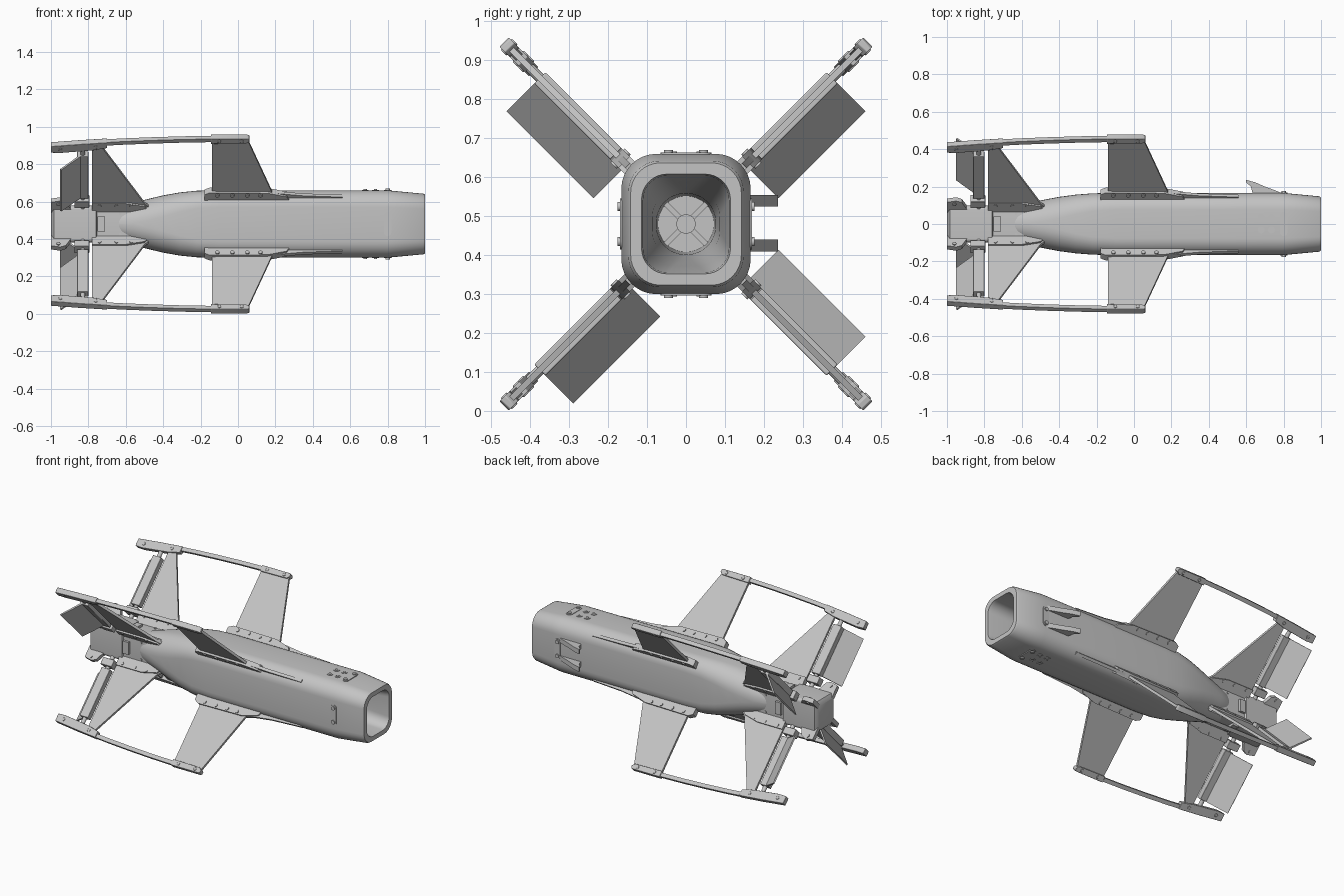
import bpy, bmesh, math
from mathutils import Matrix, Vector

if "Cube" in bpy.data.objects:
    bpy.data.objects.remove(bpy.data.objects["Cube"], do_unlink=True)

AXIS_Z = 0.48
CENTRE = Matrix.Translation((0, 0, AXIS_Z))

grey = bpy.data.materials.new("plain grey")
grey.use_nodes = True
GREY = (0.55, 0.55, 0.55, 1)
grey.diffuse_color = GREY
grey.node_tree.nodes["Principled BSDF"].inputs["Base Color"].default_value = GREY


def finish(name, bm, matrix=CENTRE, bevel=0):
    bmesh.ops.recalc_face_normals(bm, faces=bm.faces)
    mesh = bpy.data.meshes.new(name)
    bm.to_mesh(mesh)
    bm.free()
    mesh.materials.append(grey)
    ob = bpy.data.objects.new(name, mesh)
    ob.matrix_world = matrix
    bpy.context.collection.objects.link(ob)
    if bevel:
        mod = ob.modifiers.new("soft edges", "BEVEL")
        mod.width = bevel
        mod.segments = 2
    bpy.ops.object.select_all(action="DESELECT")
    ob.select_set(True)
    bpy.context.view_layer.objects.active = ob
    bpy.ops.object.shade_smooth_by_angle(angle=math.radians(35))
    return ob


def prism(bm, points, vec):
    """Closed outline swept along a vector."""
    a = [bm.verts.new(p) for p in points]
    b = [bm.verts.new(Vector(p) + Vector(vec)) for p in points]
    bm.faces.new(a)
    bm.faces.new(b[::-1])
    for i in range(len(a)):
        j = (i + 1) % len(a)
        bm.faces.new((a[i], b[i], b[j], a[j]))


def plate(bm, profile, half, t=0):
    """Outline in (x, radius), thick along the tangent."""
    prism(bm, [(x, t - half, r) for x, r in profile], (0, 2 * half, 0))


def rod(bm, centre, axis, radius, depth, sides=16):
    turn = Vector((0, 0, 1)).rotation_difference(Vector(axis)).to_matrix().to_4x4()
    bmesh.ops.create_cone(bm, cap_ends=True, segments=sides, radius1=radius, radius2=radius,
                          depth=depth, matrix=Matrix.Translation(centre) @ turn)


def box(bm, lo, hi):
    (x, y, z), (X, Y, Z) = lo, hi
    prism(bm, [(x, y, z), (X, y, z), (X, Y, z), (x, Y, z)], (0, 0, Z - z))


def ring(x, hy, hz, rad, steps=8):
    pts = []
    for k, (sy, sz) in enumerate([(1, 1), (-1, 1), (-1, -1), (1, -1)]):
        for i in range(steps + 1):
            a = math.pi / 2 * (k + i / steps)
            pts.append((x, sy * (hy - rad) + rad * math.cos(a), sz * (hz - rad) + rad * math.sin(a)))
    return pts


def loft(bm, sections):
    rings = [[bm.verts.new(p) for p in ring(*s)] for s in sections]
    n = len(rings[0])
    for a, b in zip(rings, rings[1:]):
        for i in range(n):
            bm.faces.new((a[i], a[(i + 1) % n], b[(i + 1) % n], b[i]))
    bm.faces.new(rings[0])
    bm.faces.new(rings[-1][::-1])


# Hull with its flared intake duct, one continuous skin
bm = bmesh.new()
loft(bm, [(-.66, .08, .08, .078), (-.62, .098, .098, .096), (-.56, .113, .114, .108),
          (-.48, .130, .134, .115), (-.40, .145, .153, .115), (-.31, .157, .169, .105),
          (-.22, .164, .178, .095), (-.1, .166, .18, .09), (.8, .166, .18, .09),
          (.99, .148, .162, .08), (1, .142, .157, .077),
          (1, .114, .128, .065), (.98, .110, .124, .062), (.75, .099, .108, .068),
          (.5, .086, .092, .072), (.25, .076, .078, .0725), (.05, .072, .072, .0715)])
finish("hull", bm)

# Hub and crossed vanes at the bottom of the duct
bm = bmesh.new()
rod(bm, (.1, 0, 0), (1, 0, 0), .025, .12)
for s in (1, -1):
    d, n = Vector((0, .052, s * .052)), Vector((0, .005, -s * .005))
    prism(bm, [d + n, d - n, -d - n, -d + n], (.13, 0, 0))
finish("duct_hub", bm, CENTRE @ Matrix.Translation((.02, 0, 0)))

# Tail block
bm = bmesh.new()
loft(bm, [(-1, .075, .075, .015), (-.985, .098, .098, .02), (-.76, .098, .098, .02),
          (-.755, .09, .09, .02), (-.5, .09, .09, .02)])
for s in (1, -1):
    for z in (.055, -.055):
        rod(bm, (-.63, s * .09, z), (0, 1, 0), .008, .008)
        rod(bm, (-.63, z, s * .09), (0, 0, 1), .008, .008)
    box(bm, (-.75, min(s * .085, s * .105), -.04), (-.71, max(s * .085, s * .105), .04))
    box(bm, (-.75, -.04, min(s * .085, s * .105)), (-.71, .04, max(s * .085, s * .105)))
finish("tail_block", bm)

# Pill shaped plates with two bolts on the four hull sides
for name, turn, h in (("top", 0, .18), ("right", 90, .166), ("bottom", 180, .18), ("left", 270, .166)):
    bm = bmesh.new()
    pill = []
    for k in (0, 1):
        for i in range(9):
            a = math.pi * (k + i / 8)
            pill.append((.8 + .02 * math.cos(a), (.045 if k == 0 else -.045) + .02 * math.sin(a), h - .006))
    prism(bm, pill, (0, 0, .009))
    for y in (-.045, .045):
        rod(bm, (.8, y, h + .003), (0, 0, 1), .012, .014)
    finish(name + "_pill_plate", bm, CENTRE @ Matrix.Rotation(math.radians(turn), 4, "X"))

# Four round ports on top and underneath
for name, s in (("top", 1), ("bottom", -1)):
    bm = bmesh.new()
    for x in (.68, .735):
        for y in (-.032, .036):
            rod(bm, (x, y, s * .18), (0, 0, 1), .018, .006, 24)
            rod(bm, (x, y, s * .18), (0, 0, 1), .009, .012)
    finish(name + "_ports", bm)

# Two swept horns on the back side
for name, z in (("upper", .06), ("lower", -.055)):
    bm = bmesh.new()
    prism(bm, [(.8, .16, z - .015), (.76, .178, z - .015), (.7, .2, z - .015), (.65, .222, z - .015),
               (.6, .236, z - .015), (.6, .222, z - .015), (.625, .2, z - .015), (.635, .16, z - .015)],
          (0, 0, .03))
    finish(name + "_horn", bm)

# Everything repeated on the four diagonals
TIP = [(-.14, .655), (-.3, .651), (-.46, .644), (-.62, .635), (-.76, .624)]
for name, angle, side in (("back_upper", 45, 1), ("front_upper", 135, -1),
                          ("front_lower", 225, -1), ("back_lower", 315, -1)):
    M = CENTRE @ Matrix.Rotation(math.radians(angle - 90), 4, "X")

    bm = bmesh.new()
    plate(bm, [(-.14, .19), (.21, .19), (.18, .25), (.05, .645), (-.14, .645)], .008)
    finish(name + "_wing", bm, M)

    bm = bmesh.new()
    plate(bm, [(-.78, .1), (-.44, .1), (-.5, .16), (-.735, .6), (-.78, .6)], .008)
    finish(name + "_tail_fin", bm, M)

    # Root fairing with bolts and a long forward strake
    bm = bmesh.new()
    plate(bm, [(-.18, .19), (.28, .19), (.26, .225), (.16, .252), (-.15, .256), (-.18, .24)], .02)
    plate(bm, [(.2, .19), (.56, .19), (.56, .212), (.35, .222), (.2, .24)], .009)
    for x in (-.11, -.03, .05, .12):
        rod(bm, (x, 0, .237), (0, 1, 0), .011, .052)
    finish(name + "_wing_root", bm, M)

    bm = bmesh.new()
    plate(bm, [(-.78, .1), (-.46, .1), (-.5, .15), (-.6, .172), (-.78, .172)], .018)
    for x in (-.74, -.65, -.57):
        rod(bm, (x, 0, .155), (0, 1, 0), .009, .044)
    finish(name + "_fin_root", bm, M)

    # Tip rail and its end caps
    bm = bmesh.new()
    plate(bm, TIP + [(x, r - .024) for x, r in TIP[::-1]], .012)
    finish(name + "_tip_rail", bm, M)

    bm = bmesh.new()
    plate(bm, [(-.145, .622), (.045, .625), (.062, .64), (.06, .655), (.05, .66), (-.145, .66)], .017)
    plate(bm, [(-1, .555), (-.95, .553), (-.78, .572), (-.7, .59), (-.7, .631), (-.85, .618), (-1, .602)], .017)
    for x, r in ((-.1, .641), (.02, .642), (-.76, .6), (-.95, .58)):
        rod(bm, (x, 0, r), (0, 1, 0), .01, .04)
    finish(name + "_tip_caps", bm, M, .002)

    # Hinge spar: slim ends, thicker middle sleeve
    bm = bmesh.new()
    rod(bm, (-.83, 0, .35), (0, 0, 1), .013, .46)
    box(bm, (-.86, -.02, .21), (-.80, .02, .53))
    box(bm, (-.875, -.026, .15), (-.795, .026, .195))
    finish(name + "_hinge_spar", bm, M, .003)

    # Deflected control flap
    bm = bmesh.new()
    prism(bm, [(-.822, 0, .215), (-.945, side * .121, .215), (-.951, side * .115, .215), (-.83, -side * .008, .215)],
          (0, 0, .315))
    finish(name + "_control_flap", bm, M)

    # Triangular bracket at the tail corner
    bm = bmesh.new()
    plate(bm, [(-1, .1), (-.88, .1), (-.92, .175), (-.95, .188), (-1, .178)], .014)
    rod(bm, (-.96, 0, .165), (0, 1, 0), .01, .04)
    finish(name + "_tail_bracket", bm, M)
